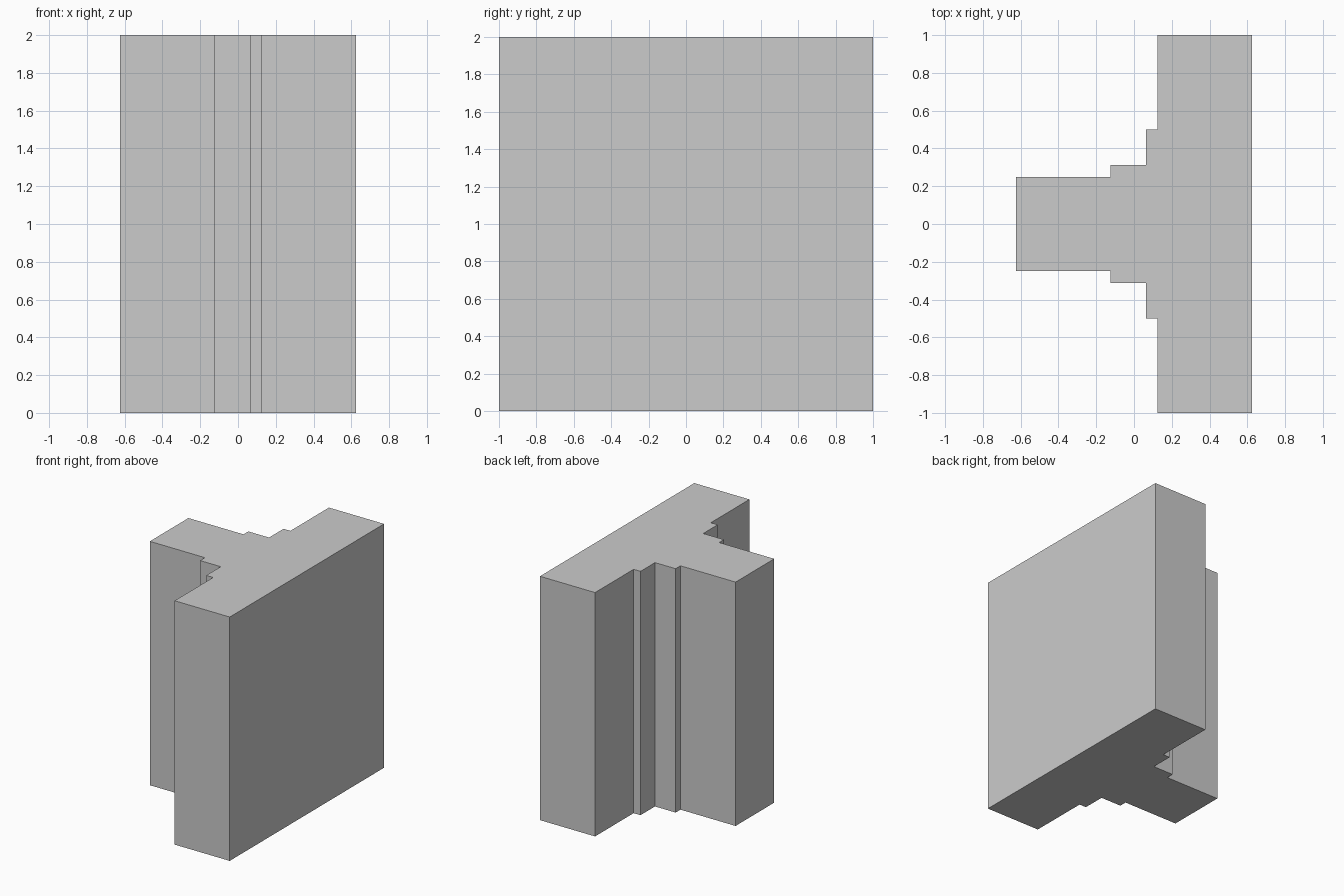
import bpy, bmesh

if "Cube" in bpy.data.objects:
    bpy.data.objects.remove(bpy.data.objects["Cube"])

HEIGHT = 2.0

# Half of the T-shaped outline (+y side), from stem end to flange back
half = [(-0.625, 0.25), (-0.125, 0.25), (-0.125, 0.3125), (0.0625, 0.3125),
        (0.0625, 0.5), (0.125, 0.5), (0.125, 1.0), (0.625, 1.0)]
outline = half + [(x, -y) for x, y in reversed(half)]

# Extrude the mirrored outline into a solid block
bm = bmesh.new()
face = bm.faces.new([bm.verts.new((x, y, 0)) for x, y in outline])
top = bmesh.ops.extrude_face_region(bm, geom=[face], use_keep_orig=True)["geom"]
bmesh.ops.translate(bm, vec=(0, 0, HEIGHT),
                    verts=[v for v in top if isinstance(v, bmesh.types.BMVert)])
bmesh.ops.recalc_face_normals(bm, faces=bm.faces)

mesh = bpy.data.meshes.new("stepped_t_block")
bm.to_mesh(mesh)
bm.free()
bpy.context.collection.objects.link(bpy.data.objects.new("stepped_t_block", mesh))
